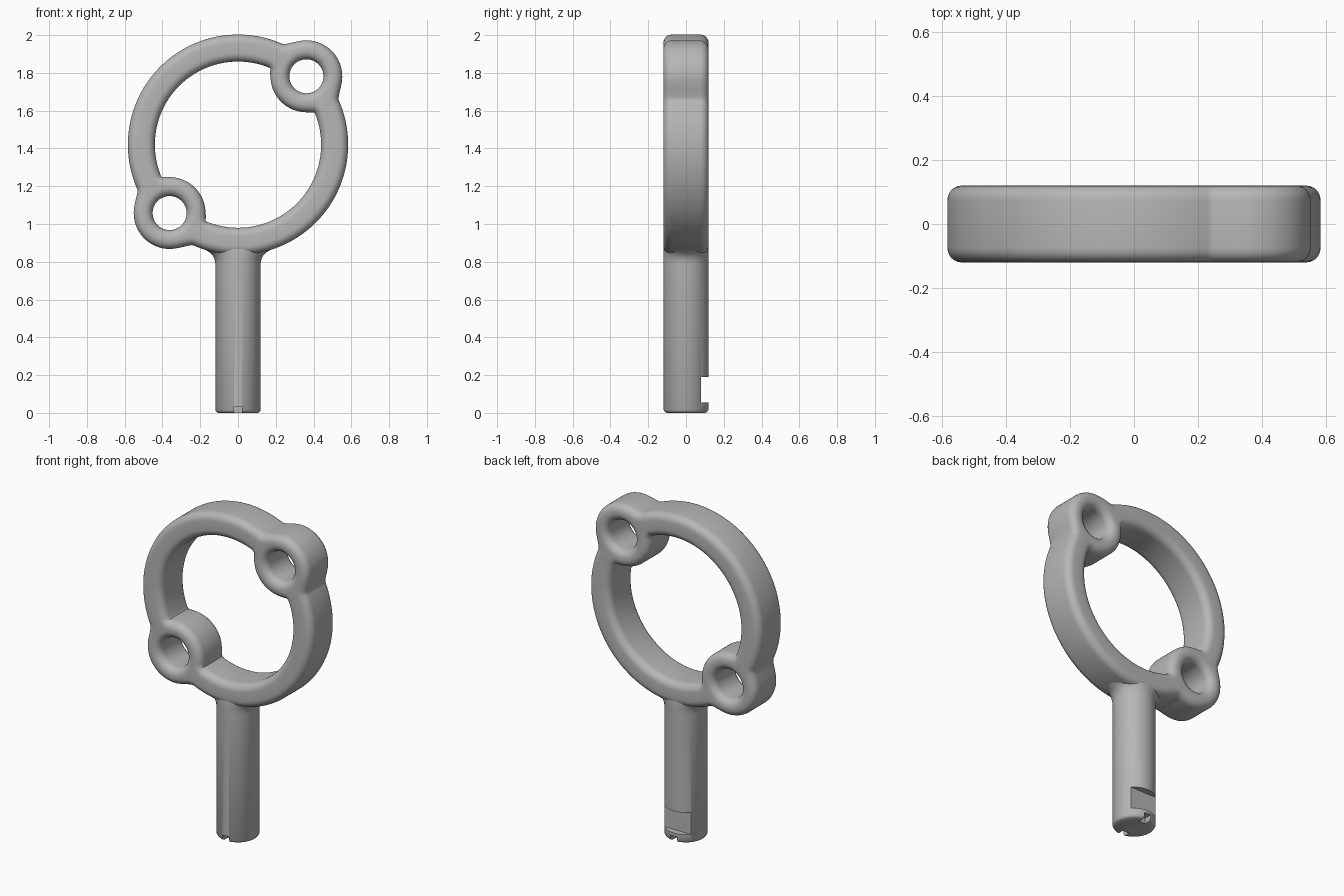
import bpy, bmesh, math
from mathutils import Vector, Matrix

cube = bpy.data.objects.get("Cube")
if cube:
    bpy.data.objects.remove(cube, do_unlink=True)

grey = bpy.data.materials.new("plain_grey")
grey.use_nodes = True
colour = (0.47, 0.47, 0.47, 1)
grey.diffuse_color = colour
grey.node_tree.nodes["Principled BSDF"].inputs["Base Color"].default_value = colour

CENTRE_Z, R_OUT, R_IN = 1.42, 0.583, 0.44      # ring
BOSS_DIST, BOSS_R, HOLE_R = 0.512, 0.19, 0.09  # eyelets on the ring
HALF, ROUND = 0.12, 0.045                      # half depth, edge rounding
BOSS_ANGLES = (math.pi / 4, math.pi * 5 / 4)


def make_object(name, bm):
    bmesh.ops.recalc_face_normals(bm, faces=bm.faces)
    mesh = bpy.data.meshes.new(name)
    bm.to_mesh(mesh)
    bm.free()
    mesh.materials.append(grey)
    ob = bpy.data.objects.new(name, mesh)
    bpy.context.collection.objects.link(ob)
    return ob


def smooth_max(a, b, k):
    h = max(k - abs(a - b), 0) / k
    return max(a, b) + h * h * k / 4


def ring_radius(t, side):
    """Radius of the outer (side 1) or inner (side -1) outline, eyelets blended in."""
    r = R_OUT if side > 0 else R_IN
    for a in BOSS_ANGLES:
        phi = abs((t - a + math.pi) % math.tau - math.pi)
        limit = math.asin(BOSS_R / BOSS_DIST)
        p = min(phi, limit)
        root = math.sqrt(max(0, BOSS_R ** 2 - (BOSS_DIST * math.sin(p)) ** 2))
        arc = BOSS_DIST * math.cos(p) + side * root - side * 1.5 * (phi - p)
        r = side * smooth_max(side * r, side * arc, 0.06)
    return r


def circle_loop(cx, cz, radius, n):
    steps = [math.tau * i / n for i in range(n)]
    if callable(radius):
        return [Vector((cx + radius(t) * math.cos(t), cz + radius(t) * math.sin(t))) for t in steps]
    return [Vector((cx + radius * math.cos(t), cz + radius * math.sin(t))) for t in steps]


def bridge(bm, rows):
    for a, b in zip(rows, rows[1:]):
        n = len(a)
        for i in range(n):
            bm.faces.new((a[i], a[(i + 1) % n], b[(i + 1) % n], b[i]))


# Ring head: four outlines, each walled with rounded edges, then capped front and back
outlines = [(circle_loop(0, CENTRE_Z, lambda t: ring_radius(t, 1), 360), 1),
            (circle_loop(0, CENTRE_Z, lambda t: ring_radius(t, -1), 360), -1)]
for a in BOSS_ANGLES:
    outlines.append((circle_loop(BOSS_DIST * math.cos(a), CENTRE_Z + BOSS_DIST * math.sin(a),
                                 HOLE_R, 64), -1))
steps = [math.pi / 2 * i / 6 for i in range(7)]
profile = [(ROUND * (1 - math.cos(s)), HALF - ROUND + ROUND * math.sin(s)) for s in steps]
profile = [(d, -y) for d, y in reversed(profile)] + profile

bm = bmesh.new()
rims = ([], [])
for pts, side in outlines:
    n = len(pts)
    inward = []
    for i in range(n):
        tangent = (pts[(i + 1) % n] - pts[i - 1]).normalized()
        inward.append(Vector((-tangent.y, tangent.x)) * side)
    rows = []
    for d, y in profile:
        moved = [p + q * d for p, q in zip(pts, inward)]
        rows.append([bm.verts.new((m.x, y, m.y)) for m in moved])
    bridge(bm, rows)
    for rim, row in zip(rims, (rows[0], rows[-1])):
        rim += [bm.edges.get((row[i], row[(i + 1) % n])) for i in range(n)]
for rim, y in zip(rims, (-1, 1)):
    bmesh.ops.triangle_fill(bm, use_beauty=True, edges=rim, normal=(0, y, 0))
ring = make_object("ring_head", bm)

# Shaft: round post with softened foot, flaring sideways into the ring
sections = [(0, 0.105, 0.105), (0.005, 0.114, 0.114), (0.015, 0.12, 0.12),
            (0.79, 0.12, 0.12), (0.815, 0.124, 0.12), (0.835, 0.135, 0.12),
            (0.85, 0.15, 0.119), (0.865, 0.175, 0.118), (0.895, 0.18, 0.117)]
bm = bmesh.new()
rows = []
for z, rx, ry in sections:
    rows.append([bm.verts.new((rx * p.x, ry * p.y, z)) for p in circle_loop(0, 0, 1, 64)])
bridge(bm, rows)
bm.faces.new(rows[0])
bm.faces.new(rows[-1])
shaft = make_object("shaft", bm)

# Cutter: latch notch at the back and a small slot front and back of the foot
bm = bmesh.new()
for centre, size in (((0, 0.13, 0.122), (0.4, 0.1, 0.135)),
                     ((0, 0.12, 0), (0.044, 0.1, 0.07)),
                     ((0, -0.12, 0), (0.044, 0.1, 0.07))):
    bmesh.ops.create_cube(bm, size=1, matrix=Matrix.Translation(centre) @ Matrix.Diagonal((*size, 1)))
cutter = make_object("notch_cutter", bm)
cutter.hide_render = True
cut = shaft.modifiers.new("notches", "BOOLEAN")
cut.operation, cut.solver, cut.object = "DIFFERENCE", "EXACT", cutter
bpy.context.view_layer.update()
result = bpy.data.meshes.new_from_object(shaft.evaluated_get(bpy.context.evaluated_depsgraph_get()))
shaft.modifiers.clear()
shaft.data = result
bpy.data.objects.remove(cutter, do_unlink=True)

for ob in (ring, shaft):
    bpy.ops.object.select_all(action="DESELECT")
    ob.select_set(True)
    bpy.context.view_layer.objects.active = ob
    bpy.ops.object.shade_smooth_by_angle(angle=math.radians(40))
